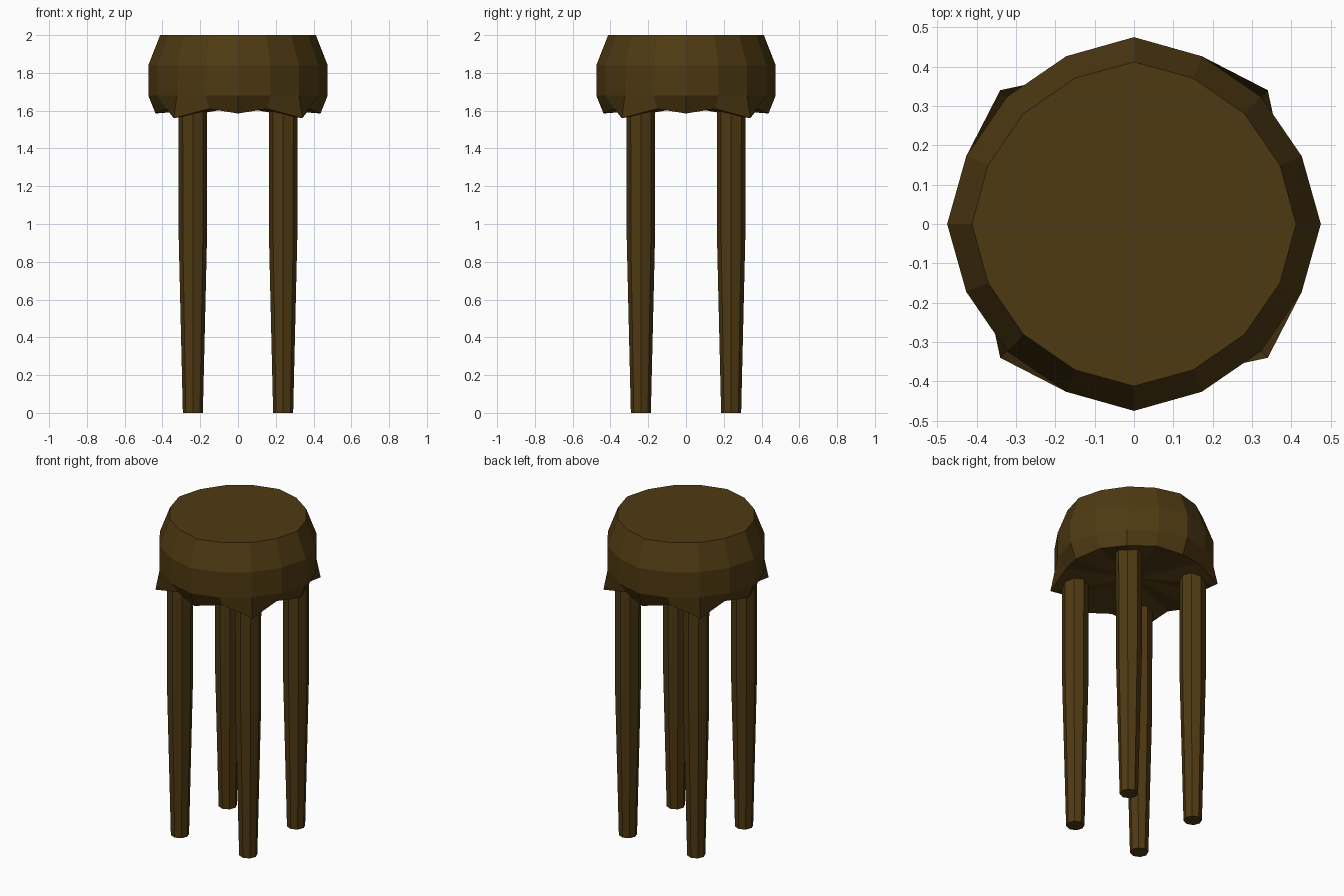
import bpy, bmesh, math

if "Cube" in bpy.data.objects:
    bpy.data.objects.remove(bpy.data.objects["Cube"])

wood = bpy.data.materials.new("dark brown wood")
wood.diffuse_color = (0.078, 0.042, 0.0062, 1)
wood.use_nodes = True
wood.node_tree.nodes["Principled BSDF"].inputs["Base Color"].default_value = wood.diffuse_color


def loft(name, rings, bottom_z=None):
    """Skin a stack of equal-sized vertex rings (bottom to top) and cap it."""
    bm = bmesh.new()
    loops = [[bm.verts.new(p) for p in ring] for ring in rings]
    n = len(loops[0])
    for lo, hi in zip(loops, loops[1:]):
        for i in range(n):
            j = (i + 1) % n
            bm.faces.new((lo[i], lo[j], hi[j], hi[i]))
    bm.faces.new(loops[-1])
    if bottom_z is None:
        bm.faces.new(loops[0][::-1])
    else:
        hub = bm.verts.new((0, 0, bottom_z))
        for i in range(n):
            bm.faces.new((hub, loops[0][(i + 1) % n], loops[0][i]))
    bmesh.ops.recalc_face_normals(bm, faces=bm.faces)
    me = bpy.data.meshes.new(name)
    bm.to_mesh(me)
    bm.free()
    me.materials.append(wood)
    ob = bpy.data.objects.new(name, me)
    bpy.context.collection.objects.link(ob)
    return ob


# Seat: 16-sided cushion; each ring repeats (radius, z) for axis, between, corner
def seat_ring(axis, between, corner):
    pattern = (axis, between, corner, between)
    angles = (0, 22, 45, 68)
    ring = []
    for q in range(4):
        for a, (r, z) in zip(angles, pattern):
            t = math.radians(90 * q + a)
            ring.append((r * math.cos(t), r * math.sin(t), z))
    return ring


loft("seat", [
    seat_ring((0.437, 1.585), (0.41, 1.61), (0.481, 1.56)),   # scalloped hem
    seat_ring((0.475, 1.68), (0.46, 1.68), (0.457, 1.68)),
    seat_ring((0.475, 1.84), (0.46, 1.84), (0.457, 1.84)),
    seat_ring((0.412, 2.0), (0.40, 2.0), (0.397, 2.0)),
], bottom_z=1.62)


# Legs: octagonal, straight above and tapered below
def leg_ring(cx, cy, r, z):
    return [(cx + r * math.cos(k * math.pi / 4),
             cy + r * math.sin(k * math.pi / 4), z) for k in range(8)]


for side, sx in (("left", -1), ("right", 1)):
    for end, sy in (("front", -1), ("back", 1)):
        loft(f"{end}_{side}_leg", [leg_ring(sx * 0.239, sy * 0.239, r, z)
             for r, z in ((0.053, 0), (0.075, 0.93), (0.076, 1.68))])
